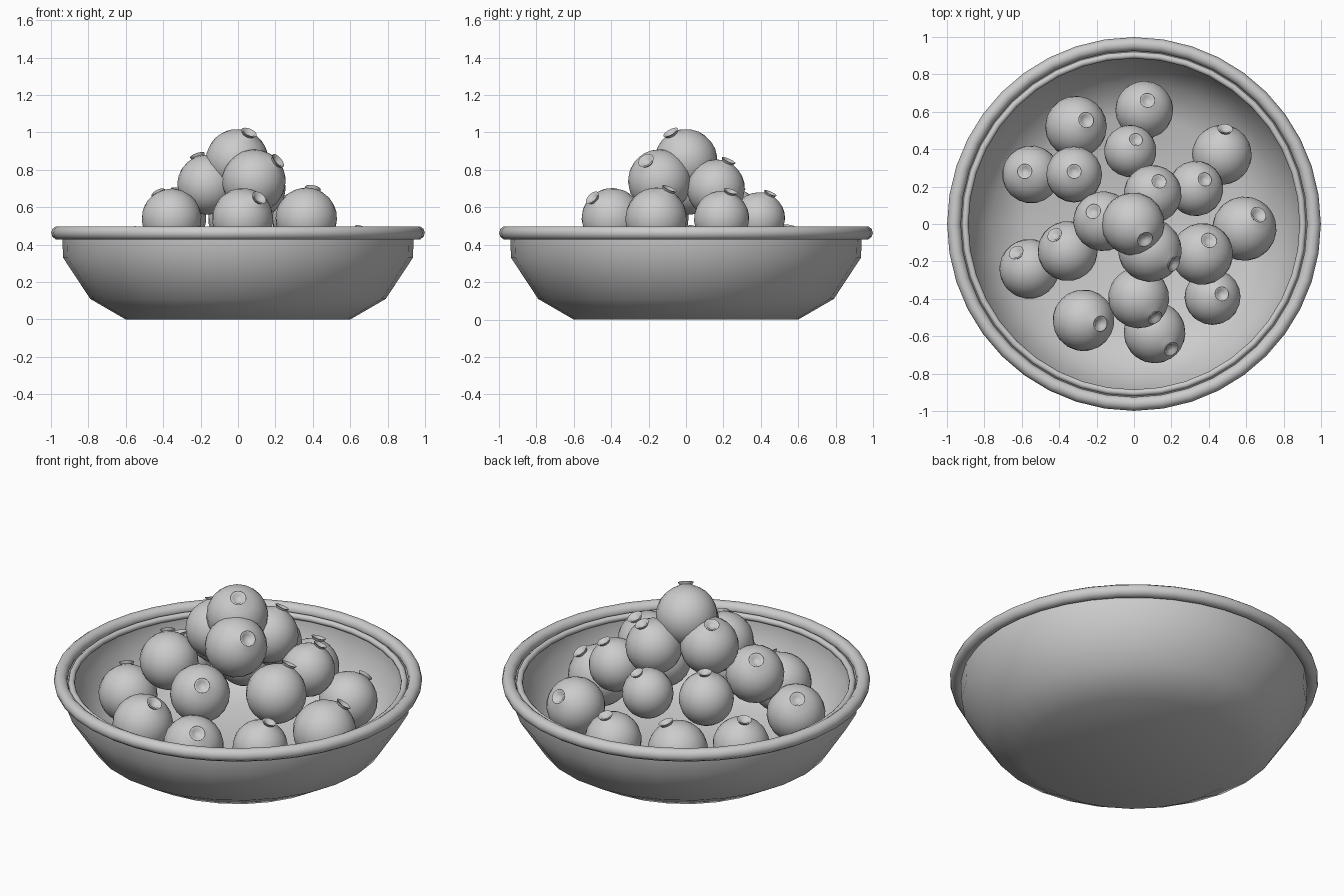
import bpy, math
from mathutils import Vector

if "Cube" in bpy.data.objects:
    bpy.data.objects.remove(bpy.data.objects["Cube"])


def lathe(name, profile, sides, angle=40):
    """Spin an (r, z) profile around z into a mesh object."""
    verts, rings, faces = [], [], []
    for r, z in profile:
        if r < 1e-5:
            rings.append([len(verts)] * sides)
            verts.append((0, 0, z))
        else:
            rings.append(list(range(len(verts), len(verts) + sides)))
            for i in range(sides):
                a = 2 * math.pi * i / sides
                verts.append((r * math.cos(a), r * math.sin(a), z))
    for lo, hi in zip(rings, rings[1:]):
        for i in range(sides):
            j = (i + 1) % sides
            loop = list(dict.fromkeys((lo[i], lo[j], hi[j], hi[i])))
            faces.append(loop)
    mesh = bpy.data.meshes.new(name)
    mesh.from_pydata(verts, [], faces)
    ob = bpy.data.objects.new(name, mesh)
    bpy.context.collection.objects.link(ob)
    bpy.ops.object.select_all(action='DESELECT')
    ob.select_set(True)
    bpy.context.view_layer.objects.active = ob
    bpy.ops.object.shade_smooth_by_angle(angle=math.radians(angle))
    return ob


def ring(name, major, minor, z):
    bpy.ops.mesh.primitive_torus_add(major_radius=major, minor_radius=minor,
                                     major_segments=40, minor_segments=10,
                                     location=(0, 0, z))
    bpy.context.object.name = name
    bpy.ops.object.shade_smooth()


# bowl: outer wall, lip, then inner wall down to the floor
lathe("bowl", [(0, 0), (0.60, 0), (0.79, 0.11), (0.935, 0.33), (0.94, 0.45),
               (0.90, 0.45), (0.895, 0.34), (0.76, 0.14), (0.58, 0.05), (0, 0.05)], 28)

# rolled rim and thin inner lip
ring("rim", 0.962, 0.037, 0.463)
ring("inner_lip", 0.903, 0.018, 0.45)

# fruit: x, y, z, radius, and the sideways lean of the crown
bottom, middle, upper = 0.325, 0.54, 0.72
fruits = [
    # bottom ring
    (-0.31, 0.52, bottom, 0.165, 0.3, 0.2), (0.055, 0.61, bottom, 0.155, 0.1, 0.3),
    (0.47, 0.37, bottom, 0.16, 0.1, 0.8), (-0.55, 0.265, bottom, 0.155, -0.2, 0.1),
    (0.59, -0.025, bottom, 0.172, 0.4, 0.4), (-0.56, -0.24, bottom, 0.16, -0.4, 0.5),
    (-0.27, -0.515, bottom, 0.165, 0.5, -0.1), (0.42, -0.39, bottom, 0.15, 0.3, 0.1),
    (0.11, -0.58, bottom, 0.165, 0.5, -0.5),
    # middle ring
    (-0.02, 0.39, middle, 0.14, 0.2, 0.4), (-0.32, 0.265, middle, 0.15, 0, 0.1),
    (0.33, 0.19, middle, 0.148, 0.3, 0.3), (0.365, -0.16, middle, 0.165, 0.2, 0.4),
    (-0.355, -0.145, middle, 0.16, -0.4, 0.5), (0.025, -0.395, middle, 0.163, 0.5, -0.6),
    # upper three and the top one
    (0.10, 0.16, upper - 0.02, 0.155, 0.2, 0.4), (-0.165, 0.015, upper, 0.16, -0.3, 0.3),
    (0.085, -0.14, upper + 0.02, 0.17, 0.7, -0.4), (-0.005, 0, 0.85, 0.168, 0.35, -0.45),
]

# unit fruit profile: round body, small flared crown with a hollow
body = [(0, -1)]
for k in range(1, 12):
    t = -math.pi / 2 + k * math.pi / 13
    body.append((math.cos(t), math.sin(t)))
crown = [(0.20, 1.00), (0.26, 1.09), (0.19, 1.08), (0.13, 1.0), (0, 0.99)]

source = None
for n, (x, y, z, r, lx, ly) in enumerate(fruits, 1):
    if source is None:
        ob = source = lathe("fruit_1", body + crown, 20, 60)
    else:
        ob = source.copy()
        ob.name = f"fruit_{n}"
        bpy.context.collection.objects.link(ob)
    up = Vector((lx, ly, math.sqrt(max(0.1, 1 - lx * lx - ly * ly))))
    ob.location = (x, y, z)
    ob.scale = (r, r, r)
    ob.rotation_euler = up.to_track_quat('Z', 'Y').to_euler()
